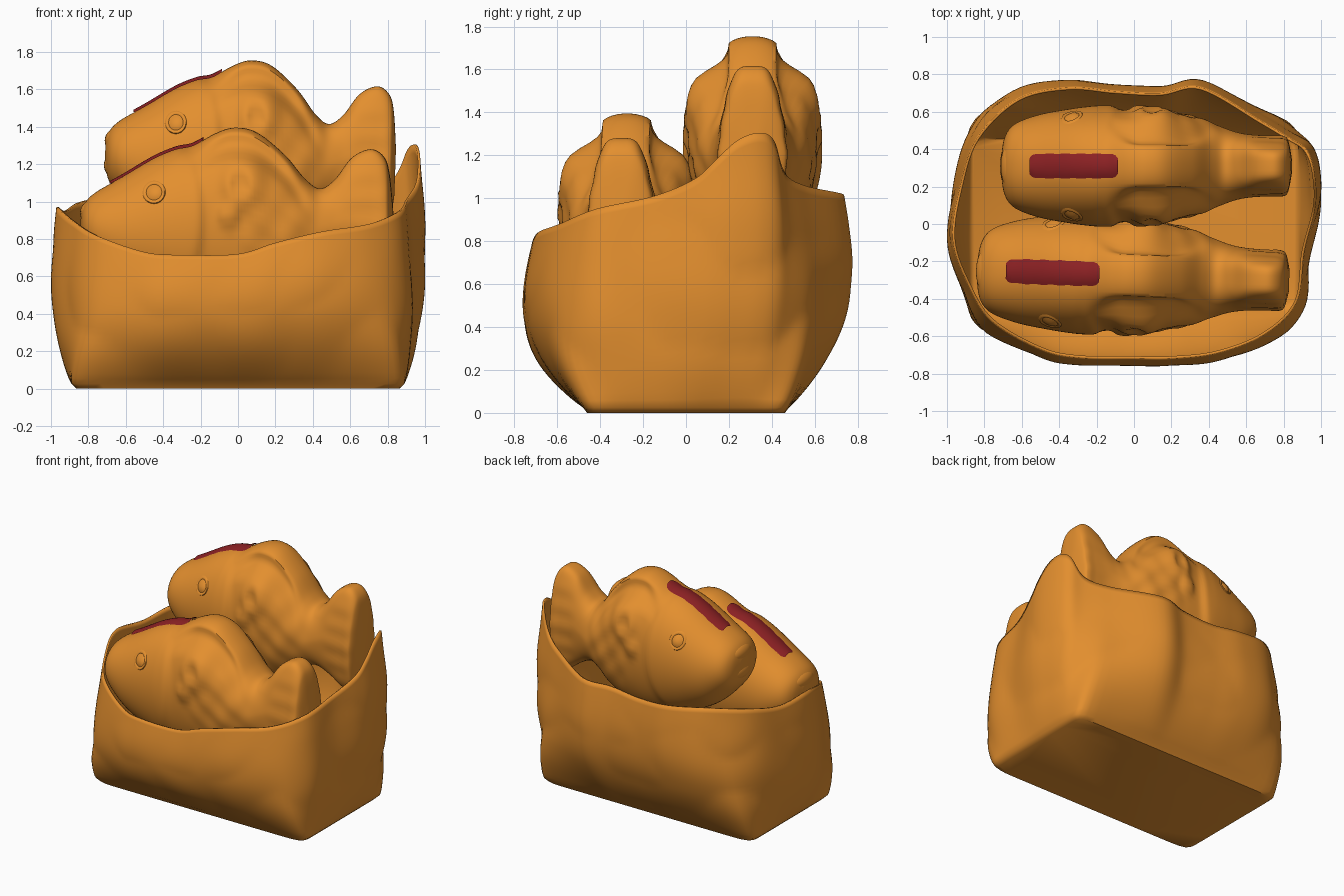
import bpy, bmesh, math
from mathutils import Vector, noise

if "Cube" in bpy.data.objects:
    bpy.data.objects.remove(bpy.data.objects["Cube"], do_unlink=True)


def material(name, rgb):
    mat = bpy.data.materials.new(name)
    mat.use_nodes = True
    mat.diffuse_color = (*rgb, 1)
    mat.node_tree.nodes["Principled BSDF"].inputs["Base Color"].default_value = (*rgb, 1)
    return mat


ORANGE = material("baked orange", (0.77, 0.275, 0.028))
RED = material("bean red", (0.26, 0.015, 0.017))


def spline(points, u, closed=False):
    """Catmull-Rom through tuples; u runs 0..1."""
    n = len(points)
    s = u * (n if closed else n - 1)
    i = int(s) if closed else min(int(s), n - 2)
    f = s - i
    pick = lambda k: points[k % n] if closed else points[max(0, min(n - 1, k))]
    a, b, c, d = (pick(i + k) for k in (-1, 0, 1, 2))
    return [0.5 * (2 * q + (r - p) * f + (2 * p - 5 * q + 4 * r - t) * f ** 2
                   + (3 * q - p - 3 * r + t) * f ** 3) for p, q, r, t in zip(a, b, c, d)]


def smooth(lo, hi, v):
    t = max(0, min(1, (v - lo) / (hi - lo)))
    return t * t * (3 - 2 * t)


def finish(bm, name, mat, angle=50):
    mesh = bpy.data.meshes.new(name)
    bm.to_mesh(mesh)
    bm.free()
    mesh.materials.append(mat)
    obj = bpy.data.objects.new(name, mesh)
    bpy.context.collection.objects.link(obj)
    bpy.ops.object.select_all(action="DESELECT")
    obj.select_set(True)
    bpy.context.view_layer.objects.active = obj
    bpy.ops.object.shade_smooth_by_angle(angle=math.radians(angle))
    return obj


def loft(rings, closed=True, cap_start=False, cap_end=False):
    bm = bmesh.new()
    rows = [[bm.verts.new(p) for p in ring] for ring in rings]
    n = len(rows[0])
    for a, b in zip(rows, rows[1:]):
        for i in range(n if closed else n - 1):
            j = (i + 1) % n
            bm.faces.new((a[i], a[j], b[j], b[i]))
    if cap_start:
        bm.faces.new(rows[0][::-1])
    if cap_end:
        bm.faces.new(rows[-1])
    return bm


# Paper bag: rectangular base lofted to a wavy oval rim
RIM = [(.96, .04, 1.09), (.975, .14, 1.18), (.97, .24, 1.27), (.95, .34, 1.305),
       (.91, .41, 1.27), (.83, .46, 1.12), (.68, .55, 1.06), (.36, .73, 1.02),
       (.14, .7, 1), (-.1, .71, .98), (-.35, .73, 1), (-.62, .67, 1.03),
       (-.84, .46, 1), (-.93, .2, .95), (-.97, -.08, .97), (-.89, -.32, .9),
       (-.76, -.52, .82), (-.5, -.67, .73), (-.3, -.715, .715), (0, -.72, .72),
       (.2, -.72, .78), (.45, -.69, .84), (.7, -.59, .88), (.87, -.42, .95),
       (.91, -.15, 1.01)]


def bag_ring(t, steps=175):
    ring = []
    for k in range(steps):
        x, y, z = spline(RIM, k / steps, closed=True)
        ang = math.atan2(y / .75, x)
        c, s = math.cos(ang), math.sin(ang)
        r = (abs(c) ** 20 + abs(s) ** 20) ** -.05
        m = 1 - (1 - t) ** 2.5
        p = Vector((c * r * .89, s * r * .48, 0)).lerp(Vector((x, y, 0)), m)
        p.z = .025 + (z - .025) * t
        belly = math.sin(math.pi * t ** .75)
        crease = .025 * (abs(noise.noise(p * 2.6)) - .2) * belly
        ring.append((p.x * (1 + .042 * belly + crease), p.y * (1 + .105 * belly + crease), p.z))
    return ring


rings = [[(x * .97, y * .96, 0) for x, y, z in bag_ring(0)]]
rings += [bag_ring(k / 28) for k in range(29)]
bag = finish(loft(rings, cap_start=True), "paper_bag", ORANGE)
wall = bag.modifiers.new("wall", "SOLIDIFY")
wall.thickness = .014
wall.offset = -1

# Fish cake outline: x, top, bottom, half width
FISH = [(-.84, .92, .84, .04), (-.82, .99, .74, .13), (-.76, 1.05, .66, .2),
        (-.62, 1.13, .54, .25), (-.45, 1.23, .46, .28), (-.33, 1.28, .42, .295),
        (-.24, 1.3, .4, .3), (-.12, 1.365, .38, .3), (-.02, 1.395, .38, .3),
        (.1, 1.37, .4, .295), (.25, 1.25, .47, .27), (.36, 1.12, .57, .235),
        (.44, 1.07, .62, .205), (.52, 1.12, .62, .18), (.61, 1.235, .58, .165),
        (.71, 1.28, .52, .16), (.78, 1.24, .52, .16), (.81, 1.15, .56, .14),
        (.83, .95, .7, .06)]


def blob(x, z, cx, cz, rx, rz):
    return math.exp(-(((x - cx) / rx) ** 2 + ((z - cz) / rz) ** 2) ** 2)


def relief(x, z):
    """Pressed pattern on the flanks: cheek, fins, scales, tail ribs."""
    cheek = math.hypot(max(x + .45, 0) / .27, (z - .9) / .5)
    out = .025 / (1 + math.exp((cheek - 1) * 25))
    out += .04 * blob(x, z, .04, 1.1, .12, .13) - .025 * blob(x, z, .02, 1.09, .05, .06)
    out += .025 * blob(x, z, -.04, .93, .06, .06)
    out += .008 * math.sin(30 * x + 8 * z) * math.sin(26 * z) * blob(x, z, .22, .95, .22, .4)
    return out + .003 * math.sin(45 * z) * blob(x, z, .7, .9, .12, .35)


def half_width(x, z, row):
    """Rounded body, stepped dorsal ridge and boxy tapered tail."""
    _, top, bot, w = row
    s = max(-1, min(1, (2 * z - top - bot) / (top - bot)))
    tail = smooth(.35, .6, x)
    round_off = (1 - s * s) ** ((.9 - .4 * tail) / 2)
    y = w * round_off * (1 - .22 * tail * max(0, s))
    ridge = smooth(-.25, -.05, x) * (1 - smooth(.2, .42, x)) * smooth(top - .19, top - .07, z)
    y -= .9 * ridge * max(0, y - .11)
    return y + relief(x, z) * round_off * min(1, w / .15) * (1 - ridge)


def section(x):
    """Outline values at a given x, by bisection."""
    lo, hi = 0, 1
    for _ in range(30):
        mid = (lo + hi) / 2
        lo, hi = (mid, hi) if spline(FISH, mid)[0] < x else (lo, mid)
    return spline(FISH, lo)


def crown(x, y):
    """Height of the upper surface at x, y."""
    row = section(x)
    hi, lo = row[1], (row[1] + row[2]) / 2
    for _ in range(25):
        mid = (lo + hi) / 2
        lo, hi = (mid, hi) if half_width(x, mid, row) > abs(y) else (lo, mid)
    return lo


def fish(label, offset, yaw, dip, stretch):
    parts = []
    rings = []
    for k in range(127):
        row = spline(FISH, k / 126)
        x, top, bot, _ = row
        ring = []
        for j in range(80):
            a = math.tau * (j + .5) / 80
            z = (top + bot) / 2 + (top - bot) / 2 * math.sin(a)
            ring.append((x, math.copysign(half_width(x, z, row), math.cos(a)), z))
        rings.append(ring)
    parts.append(finish(loft(rings, cap_start=True, cap_end=True), label + "_body", ORANGE))

    # Domed filling along the top of the head, with rounded ends
    strip = []
    for k in range(33):
        u = k / 16 - 1
        x = -.435 + .25 * u
        half = .066 * (.65 + .35 * (1 - u ** 8) ** .5) + .002 * math.sin(k * 1.1)
        strip.append([(x, half * j / 4, crown(x, half * j / 4) + .004 + .012 * (1 - (j / 4) ** 2))
                      for j in range(-4, 5)])
    parts.append(finish(loft(strip, closed=False), label + "_filling", RED))

    # Eyes: a low ring around a small dome, on both flanks
    profile = [(.066, -.006), (.058, .006), (.05, .007), (.042, .001),
               (.034, .005), (.02, .011), (.003, .013)]
    for side, tag in ((1, "back"), (-1, "front")):
        eye = []
        for r, lift in profile:
            ring = []
            for k in range(24):
                a = -side * math.tau * k / 24
                x, z = -.44 + r * math.cos(a), 1.05 + r * math.sin(a)
                ring.append((x, side * (half_width(x, z, section(x)) + lift), z))
            eye.append(ring)
        parts.append(finish(loft(eye, cap_end=True), label + "_eye_" + tag, ORANGE))

    # Lips at the snout
    for z, tag in ((.94, "upper"), (.81, "lower")):
        bm = bmesh.new()
        bmesh.ops.create_uvsphere(bm, u_segments=24, v_segments=14, radius=1)
        for v in bm.verts:
            v.co = Vector((v.co.x * .06 - .785, v.co.y * .13, v.co.z * .065 + z))
        parts.append(finish(bm, label + "_lip_" + tag, ORANGE))
    for part in parts:
        part.location = offset
        part.rotation_euler = (0, math.radians(dip), math.radians(yaw))
        part.scale.x = stretch


fish("front_fish", (0, -.275, 0), -2, 0, 1)
fish("back_fish", (.04, .31, .36), 0, 2, .93)
